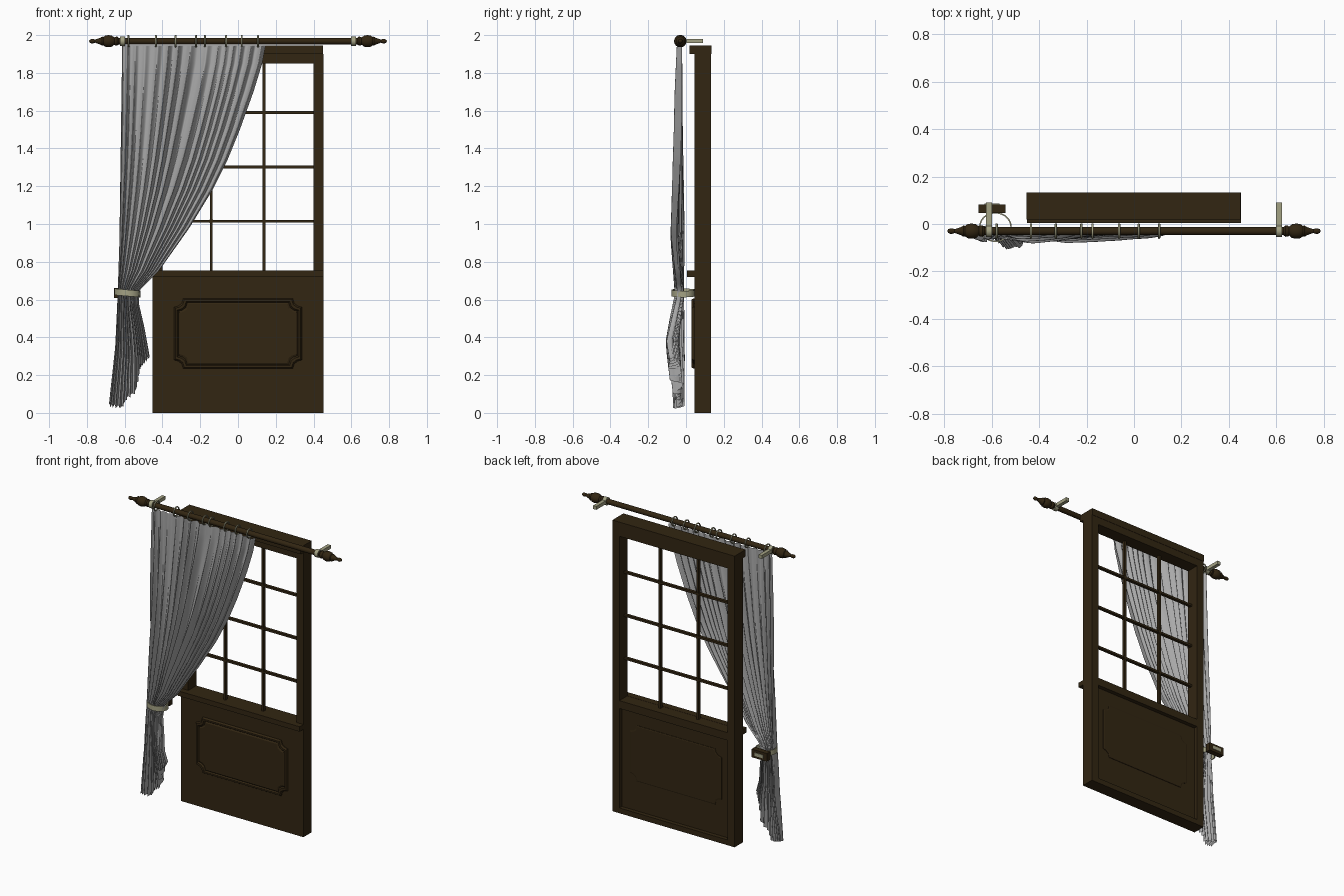
import bpy, bmesh, math
from mathutils import Matrix, Vector

if "Cube" in bpy.data.objects:
    bpy.data.objects.remove(bpy.data.objects["Cube"])


def material(name, col):
    m = bpy.data.materials.new(name)
    m.diffuse_color = (*col, 1)
    m.use_nodes = True
    m.node_tree.nodes["Principled BSDF"].inputs["Base Color"].default_value = m.diffuse_color
    return m


WOOD = material("dark_brown_wood", (0.032, 0.019, 0.006))
CLOTH = material("grey_cloth", (0.40, 0.40, 0.40))
CREAM = material("aged_cream", (0.37, 0.36, 0.23))
ROD_Y, ROD_Z = -0.03, 1.968


def finish(name, bm, mat, smooth=False, recalc=True):
    if recalc:
        bmesh.ops.recalc_face_normals(bm, faces=bm.faces[:])
    me = bpy.data.meshes.new(name)
    bm.to_mesh(me)
    bm.free()
    me.materials.append(mat)
    ob = bpy.data.objects.new(name, me)
    bpy.context.collection.objects.link(ob)
    if smooth:
        bpy.ops.object.select_all(action='DESELECT')
        ob.select_set(True)
        bpy.context.view_layer.objects.active = ob
        bpy.ops.object.shade_smooth_by_angle(angle=math.radians(40))
    return ob


def box(name, x, y, z, mat=WOOD):
    bm = bmesh.new()
    bmesh.ops.create_cube(bm, size=1)
    for v in bm.verts:
        for i, (a, b) in enumerate((x, y, z)):
            v.co[i] = a if v.co[i] < 0 else b
    return finish(name, bm, mat)


def loft(name, loops, mat, smooth=False, closed=False):
    """Skin a list of closed point loops; cap the ends or join them."""
    bm = bmesh.new()
    rows = [[bm.verts.new(p) for p in lp] for lp in loops]
    n = len(rows[0])
    pairs = list(zip(rows, rows[1:])) + ([(rows[-1], rows[0])] if closed else [])
    for a, b in pairs:
        for i in range(n):
            j = (i + 1) % n
            bm.faces.new((a[i], a[j], b[j], b[i]))
    if not closed:
        bm.faces.new(rows[0])
        bm.faces.new(rows[-1])
    return finish(name, bm, mat, smooth)


def lathe_x(name, profile, mat, closed=False, n=24):
    """Revolve (x, radius) pairs about the curtain rod axis."""
    loops = [[(x, ROD_Y + r * math.cos(2 * math.pi * k / n), ROD_Z + r * math.sin(2 * math.pi * k / n))
              for k in range(n)] for x, r in profile]
    return loft(name, loops, mat, True, closed)


def interp(pts, t):
    for (a, p), (b, q) in zip(pts, pts[1:]):
        if t <= b:
            return p + (q - p) * max(0, (t - a) / (b - a))
    return pts[-1][1]


# Door frame
for s, side in ((-1, "left"), (1, "right")):
    x = sorted((s * 0.40, s * 0.452))
    box(side + "_stile", x, (0.045, 0.132), (0, 1.90))
box("top_rail", (-0.40, 0.40), (0.045, 0.132), (1.85, 1.90))
box("header", (-0.453, 0.45), (0.018, 0.134), (1.90, 1.946))
box("middle_rail", (-0.40, 0.40), (0.045, 0.132), (0.70, 0.752))
box("sill", (-0.452, 0.452), (0.005, 0.05), (0.72, 0.753))
box("bottom_rail", (-0.40, 0.40), (0.045, 0.132), (0, 0.035))
box("lower_panel", (-0.40, 0.40), (0.045, 0.105), (0.035, 0.70))

# Window bars with small blocks at the crossings
for x in (-0.142, 0.138):
    box("vertical_bar", (x - 0.007, x + 0.007), (0.062, 0.082), (0.75, 1.85))
for z in (1.015, 1.302, 1.59):
    box("horizontal_bar", (-0.40, 0.40), (0.062, 0.082), (z - 0.007, z + 0.007))
    for x in (-0.142, 0.138):
        bm = bmesh.new()
        bmesh.ops.create_cone(bm, cap_ends=True, segments=4, radius1=0.016, radius2=0.016, depth=0.024,
                              matrix=Matrix.Translation((x, 0.072, z)) @ Matrix.Rotation(math.pi / 2, 4, 'X'))
        finish("bar_joint", bm, WOOD)

# Raised panel with notched corners
corner = [(0.338, 0.14), (0.316, 0.146), (0.298, 0.16), (0.29, 0.186)]


def notched(inset, y):
    pts = []
    for sx, sz, d in ((1, 1, 1), (-1, 1, -1), (-1, -1, 1), (1, -1, -1)):
        pts += [(sx * (a - inset), y, 0.42 + sz * (b - inset)) for a, b in corner[::d]]
    return pts


loft("panel_moulding", [notched(i, y) for i, y in
     ((0, 0.05), (0, 0.04), (0.006, 0.03), (0.016, 0.03), (0.022, 0.039), (0.03, 0.034))], WOOD)
loft("back_panel_moulding", [notched(i, y) for i, y in ((0, 0.10), (0, 0.108), (0.006, 0.110))], WOOD)

# Curtain rod, finials, brackets and rings
lathe_x("curtain_rod", [(-0.64, 0.017), (0.64, 0.017)], WOOD)
FINIAL = [(0.632, 0.018), (0.64, 0.024), (0.65, 0.023), (0.655, 0.019), (0.667, 0.029), (0.685, 0.032),
          (0.702, 0.030), (0.713, 0.022), (0.72, 0.024), (0.728, 0.018), (0.757, 0.008), (0.764, 0.011),
          (0.775, 0.012), (0.784, 0.008), (0.788, 0.002)]
for s, side in ((-1, "left"), (1, "right")):
    lathe_x(side + "_finial", [(s * x, r) for x, r in FINIAL], WOOD)
    c = s * 0.612
    lathe_x(side + "_bracket_collar", [(c - 0.013, 0.025), (c + 0.013, 0.025)], CREAM)
    box(side + "_bracket_arm", (c - 0.012, c + 0.012), (-0.01, 0.09), (1.957, 1.98), CREAM)
for x in (-0.58, -0.435, -0.33, -0.222, -0.175, -0.063, 0.02, 0.106):
    prof = [(x + 0.005 * math.cos(k * math.pi / 4), 0.029 + 0.004 * math.sin(k * math.pi / 4)) for k in range(8)]
    lathe_x("curtain_ring", prof, CREAM, True)

# Curtain: pleated sheet gathered at the tie, with a slanting hem
LEFT = [(0.03, -0.685), (0.35, -0.65), (0.63, -0.637), (0.9, -0.628), (1.95, -0.613)]
RIGHT = [(0.03, -0.45), (0.30, -0.468), (0.45, -0.495), (0.58, -0.525), (0.65, -0.522), (0.75, -0.42),
         (0.98, -0.257), (1.18, -0.135), (1.34, -0.055), (1.5, 0.01), (1.7, 0.082), (1.85, 0.128), (1.95, 0.147)]
DEPTH = [(0.03, 0.030), (0.3, 0.034), (0.5, 0.030), (0.64, 0.024), (0.9, 0.030), (1.3, 0.025),
         (1.7, 0.020), (1.95, 0.013)]
HEM = [(0, 0.04), (0.3, 0.03), (0.4, 0.08), (0.6, 0.11), (0.72, 0.24), (1, 0.30)]
TAIL = [(0.03, 0), (0.38, -0.055), (0.62, 0), (0.65, 0), (0.95, -0.025), (1.5, -0.008), (1.95, 0)]
NU, NV, NL, WAIST = 280, 56, 26, 0.635
bm = bmesh.new()
rows = []
for j in range(NV + NL + 1):
    row = []
    for i in range(NU + 1):
        u = i / NU
        ph = 2 * math.pi * (14 * u + 0.4 * math.sin(7 * u) + 0.2 * math.sin(17 * u))
        if j <= NV:
            z = 1.944 + (WAIST - 1.944) * j / NV
        else:
            hem = interp(HEM, u) + 0.008 * math.sin(ph)
            z = WAIST + (hem - WAIST) * (j - NV) / NL
        xl, xr, a = interp(LEFT, z), interp(RIGHT, z), interp(DEPTH, z)
        wob = ph + 0.5 * math.sin(3 * z + 9 * u)
        size = 0.7 + 0.3 * math.sin(11 * u + 1.7 * z)
        x = xl + (xr - xl) * u + 0.12 * a * math.sin(2 * wob) * math.sin(math.pi * u)
        y = -0.033 + a * size * (math.sin(wob) + 0.2 * math.sin(2 * wob + 1)) + interp(TAIL, z) * u
        row.append(bm.verts.new((x, y, z)))
    rows.append(row)
for a, b in zip(rows, rows[1:]):
    for i in range(NU):
        bm.faces.new((a[i], b[i], b[i + 1], a[i + 1]))
finish("curtain", bm, CLOTH, recalc=False)
me = bpy.data.objects["curtain"].data
for p in me.polygons:
    p.use_smooth = True

# Tie band: an oval strap looping back to the wall plate
loops = []
for k in range(40):
    t = 2 * math.pi * k / 40
    c, s = math.cos(t), math.sin(t)
    loops.append([(-0.585 + (0.069 - d) * c, -0.013 + (0.063 - d) * s, z - 0.006 * c)
                  for d, z in ((0, 0.618), (0, 0.652), (0.006, 0.652), (0.006, 0.618))])
loft("tie_band", loops, CREAM, True, True)
box("tie_wall_plate", (-0.656, -0.542), (0.047, 0.083), (0.608, 0.662))
box("tie_plate_inlay", (-0.63, -0.568), (0.080, 0.087), (0.624, 0.646), CREAM)
